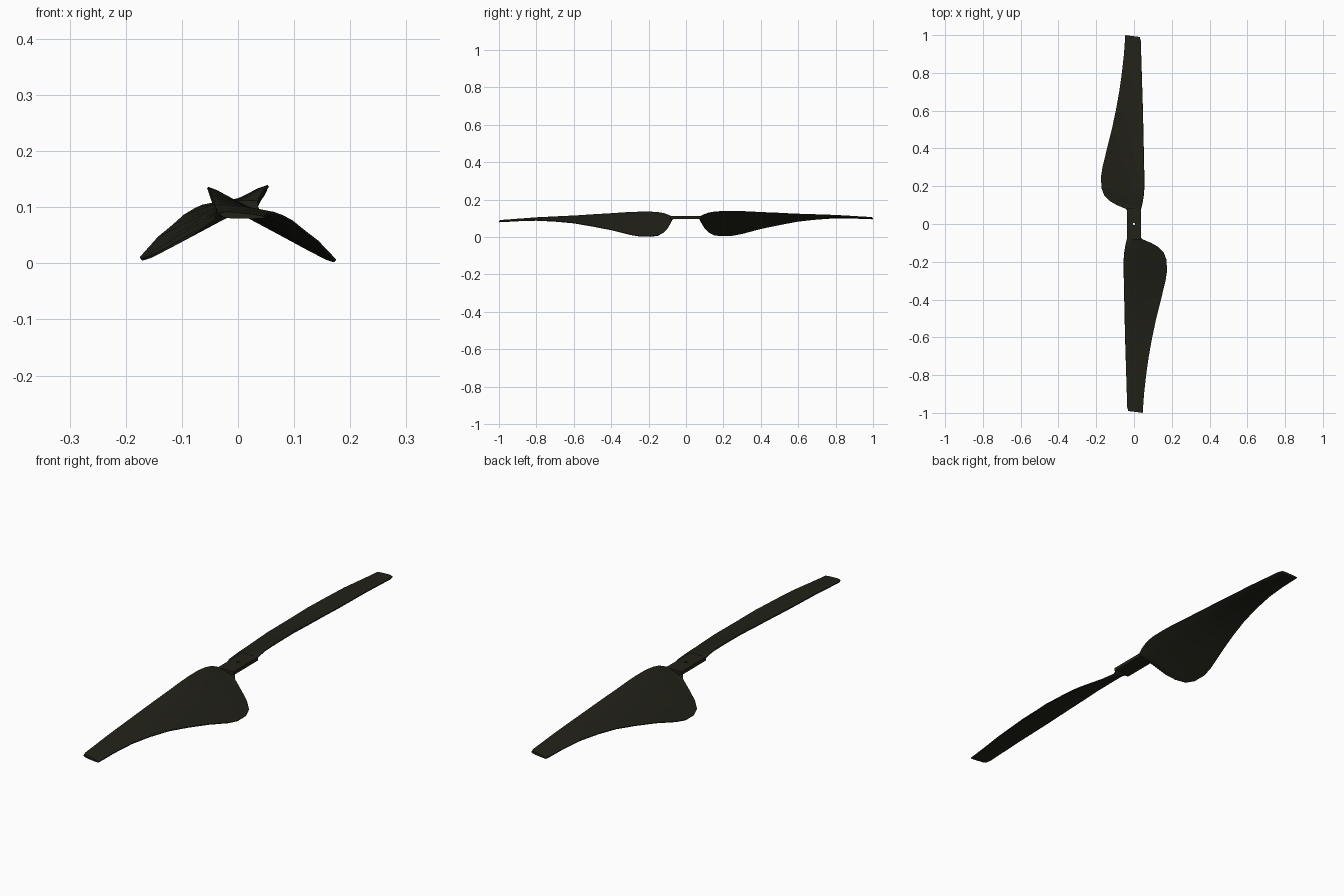
import bpy, bmesh, math
from mathutils import Matrix

if "Cube" in bpy.data.objects:
    bpy.data.objects.remove(bpy.data.objects["Cube"])

dark = bpy.data.materials.new("dark olive plastic")
dark.diffuse_color = (0.016, 0.016, 0.010, 1)
dark.use_nodes = True
dark.node_tree.nodes["Principled BSDF"].inputs["Base Color"].default_value = dark.diffuse_color

# Blade stations: y, trailing edge x, z, leading edge x, z
STATIONS = [
    (0.070, -0.036, 0.100, 0.036, 0.106),
    (0.080, -0.042, 0.080, 0.037, 0.111),
    (0.100, -0.090, 0.046, 0.042, 0.121),
    (0.120, -0.125, 0.026, 0.046, 0.128),
    (0.150, -0.156, 0.010, 0.051, 0.133),
    (0.190, -0.171, 0.005, 0.054, 0.136),
    (0.250, -0.174, 0.007, 0.054, 0.136),
    (0.300, -0.166, 0.016, 0.053, 0.135),
    (0.400, -0.142, 0.042, 0.051, 0.129),
    (0.500, -0.117, 0.062, 0.049, 0.124),
    (0.600, -0.096, 0.080, 0.047, 0.118),
    (0.700, -0.078, 0.090, 0.044, 0.113),
    (0.800, -0.064, 0.096, 0.041, 0.108),
    (0.900, -0.053, 0.094, 0.038, 0.101),
    (0.970, -0.048, 0.091, 0.036, 0.096),
    (0.990, -0.046, 0.090, 0.030, 0.095),
]
# Section: position along the chord, half thickness
TOP = [(0.0, 0.002), (0.25, 0.004), (0.5, 0.005), (0.75, 0.006), (0.93, 0.005), (1.0, 0.002)]
SECTION = TOP + [(u, -h) for u, h in reversed(TOP)]


def finish(obj):
    obj.data.materials.clear()
    obj.data.materials.append(dark)
    bpy.ops.object.select_all(action='DESELECT')
    obj.select_set(True)
    bpy.context.view_layer.objects.active = obj
    bpy.ops.object.shade_smooth_by_angle(angle=math.radians(35))


def blade(name, turn):
    bm = bmesh.new()
    rings = []
    for i, (y, xt, zt, xl, zl) in enumerate(STATIONS):
        c = math.hypot(xl - xt, zl - zt)
        nx, nz = -(zl - zt) / c, (xl - xt) / c
        ring = []
        for u, h in SECTION:
            # Last ring slants so the tip is longest at the trailing edge
            yy = y + (0.01 * (1 - u) if i == len(STATIONS) - 1 else 0)
            ring.append(bm.verts.new((xt + (xl - xt) * u + nx * h, yy,
                                      zt + (zl - zt) * u + nz * h)))
        rings.append(ring)
    n = len(SECTION)
    for a, b in zip(rings, rings[1:]):
        for k in range(n):
            bm.faces.new((a[k], a[(k + 1) % n], b[(k + 1) % n], b[k]))
    bm.faces.new(rings[0])
    bm.faces.new(rings[-1])
    bmesh.ops.rotate(bm, verts=bm.verts, cent=(0, 0, 0), matrix=Matrix.Rotation(turn, 3, 'Z'))
    for v in bm.verts:  # slight overall tilt
        v.co.z += 0.008 * v.co.y
    bmesh.ops.recalc_face_normals(bm, faces=bm.faces)
    me = bpy.data.meshes.new(name)
    bm.to_mesh(me)
    bm.free()
    obj = bpy.data.objects.new(name, me)
    bpy.context.collection.objects.link(obj)
    finish(obj)


blade("blade_back", 0)
blade("blade_front", math.pi)

# Flat hub bar with a small shaft hole: square outline bridged to a round hole
bm = bmesh.new()
N = 16
loops = []
for z in (0.097, 0.112):
    outer, inner = [], []
    for k in range(N):
        a = math.tau * k / N + math.pi / 4
        c, s = math.cos(a), math.sin(a)
        m = max(abs(c), abs(s))
        outer.append(bm.verts.new((0.036 * c / m, 0.082 * s / m, z)))
        inner.append(bm.verts.new((0.006 * c, 0.006 * s, z)))
    loops.append((outer, inner))
(o0, i0), (o1, i1) = loops
for p, q in ((o0, o1), (o1, i1), (i1, i0), (i0, o0)):
    for k in range(N):
        j = (k + 1) % N
        bm.faces.new((p[k], p[j], q[j], q[k]))
bmesh.ops.recalc_face_normals(bm, faces=bm.faces)
me = bpy.data.meshes.new("hub")
bm.to_mesh(me)
bm.free()
hub = bpy.data.objects.new("hub", me)
bpy.context.collection.objects.link(hub)
finish(hub)
